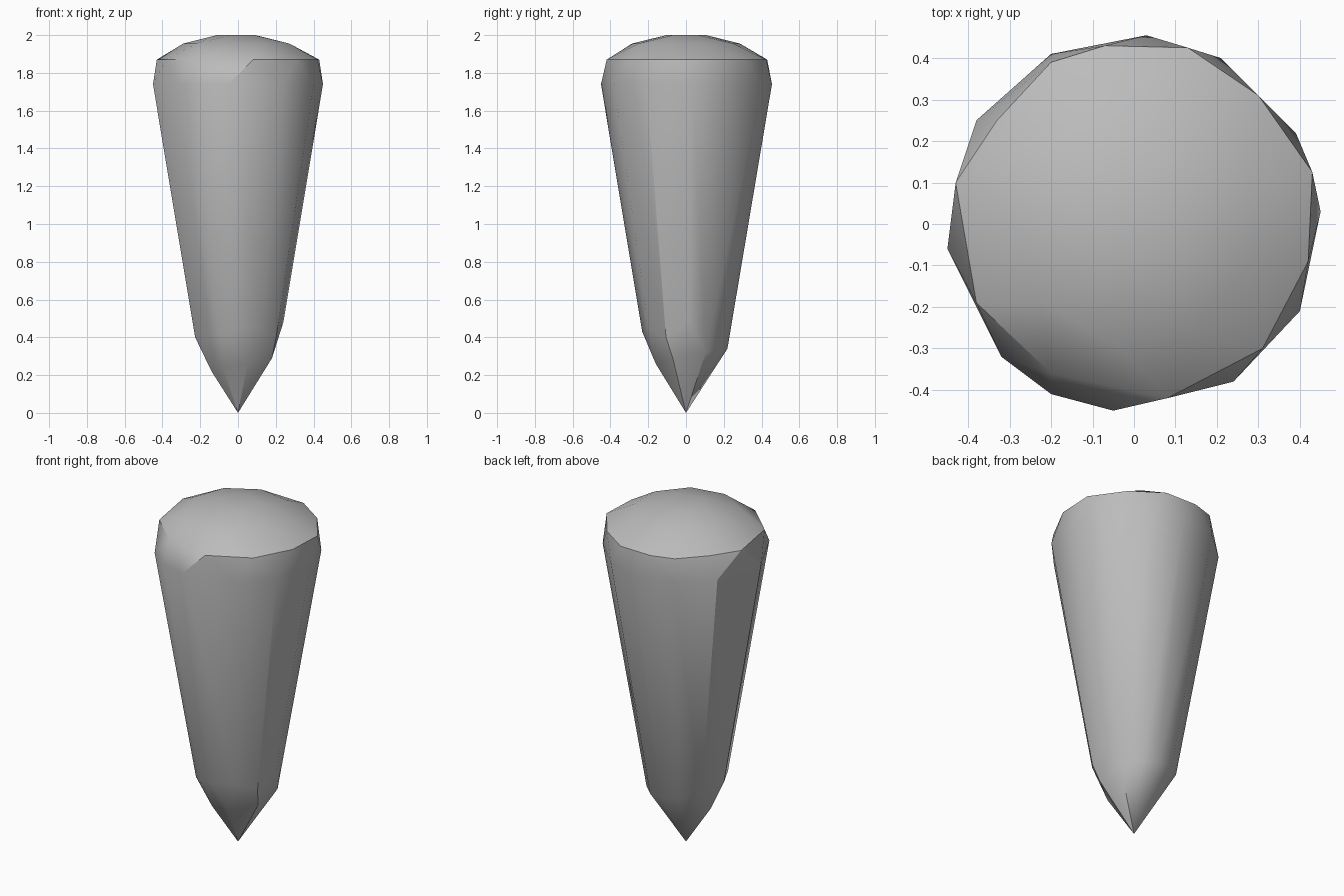
import bpy, bmesh, math

cube = bpy.data.objects.get("Cube")
if cube:
    bpy.data.objects.remove(cube, do_unlink=True)

# One stone-grey material
stone = bpy.data.materials.new("stone_grey")
stone.use_nodes = True
grey = (0.5, 0.5, 0.5, 1.0)
stone.diffuse_color = grey
stone.node_tree.nodes["Principled BSDF"].inputs["Base Color"].default_value = grey


def ring(count, radius, z, turn):
    """Regular ring of points at one height."""
    return [(radius * math.cos(turn + math.tau * i / count),
             radius * math.sin(turn + math.tau * i / count), z)
            for i in range(count)]


# Shoulder corners: x, y and the height where each long edge ends
columns = [(.45, .03, .48), (.40, -.21, .40), (.24, -.38, .45),
           (-.05, -.45, .43), (-.20, -.41, .42), (-.32, -.32, .40),
           (-.45, -.06, .40), (-.38, .25, .38), (-.20, .41, .36),
           (.03, .455, .34), (.21, .40, .33), (.39, .22, .32)]

# Crown rim corners, staggered against the shoulder
rim = [(.43, .125), (.42, -.09), (.31, -.30), (.08, -.42),
       (-.20, -.36), (-.38, -.19), (-.43, .10), (-.33, .25),
       (-.20, .39), (-.07, .43), (.13, .425), (.30, .31)]

# Chipped corners just above the tip
chips = [(.18, -.07, .29), (.18, .08, .31), (.05, -.16, .26),
         (-.08, -.13, .24), (-.14, -.03, .22)]

points = [(0, 0, 0)] + chips
for x, y, end in columns:
    scale = 1 - (1.74 - end) * .37
    points += [(x, y, 1.74), (x * scale, y * scale, end)]
points += [(x, y, 1.87) for x, y in rim]

# Shallow faceted crown
points += ring(9, .29, 1.955, .35) + ring(5, .11, 2.0, .6)

# Wrap the corners into one cut stone
bm = bmesh.new()
for p in points:
    bm.verts.new(p)
hull = bmesh.ops.convex_hull(bm, input=bm.verts[:])
loose = [v for v in bm.verts if not v.link_faces]
bmesh.ops.delete(bm, geom=loose, context='VERTS')
bmesh.ops.dissolve_limit(bm, angle_limit=math.radians(1),
                         verts=bm.verts[:], edges=bm.edges[:])
bmesh.ops.recalc_face_normals(bm, faces=bm.faces[:])
mesh = bpy.data.meshes.new("stone_spike")
bm.to_mesh(mesh)
bm.free()
mesh.materials.append(stone)

spike = bpy.data.objects.new("stone_spike", mesh)
bpy.context.collection.objects.link(spike)
bpy.ops.object.select_all(action='DESELECT')
spike.select_set(True)
bpy.context.view_layer.objects.active = spike
bpy.ops.object.shade_smooth_by_angle(angle=math.radians(30))
